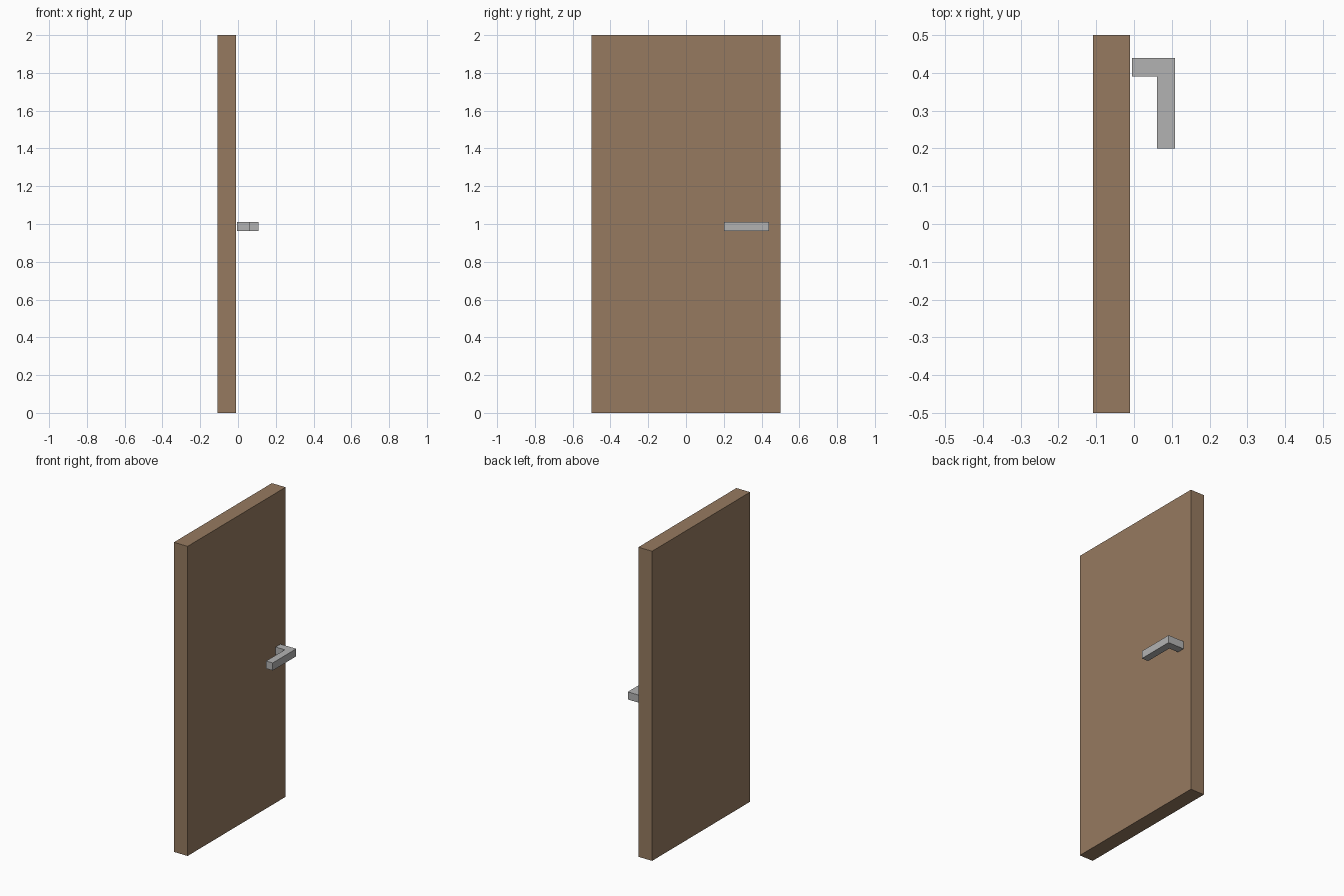
import bpy, bmesh

if "Cube" in bpy.data.objects:
    bpy.data.objects.remove(bpy.data.objects["Cube"])


def material(name, rgb):
    m = bpy.data.materials.new(name)
    m.diffuse_color = (*rgb, 1.0)
    m.use_nodes = True
    m.node_tree.nodes["Principled BSDF"].inputs["Base Color"].default_value = m.diffuse_color
    return m


def prism(name, outline, z0, z1, mat):
    """Extrude a flat xy outline from z0 up to z1."""
    bm = bmesh.new()
    base = bm.faces.new([bm.verts.new((x, y, z0)) for x, y in outline])
    top = bmesh.ops.extrude_face_region(bm, geom=[base])["geom"]
    verts = [g for g in top if isinstance(g, bmesh.types.BMVert)]
    bmesh.ops.translate(bm, verts=verts, vec=(0, 0, z1 - z0))
    bmesh.ops.recalc_face_normals(bm, faces=bm.faces)
    mesh = bpy.data.meshes.new(name)
    bm.to_mesh(mesh)
    bm.free()
    mesh.materials.append(mat)
    obj = bpy.data.objects.new(name, mesh)
    bpy.context.collection.objects.link(obj)
    return obj


wood = material("brown wood", (0.305, 0.195, 0.117))
metal = material("grey metal", (0.45, 0.45, 0.45))

# Door slab
prism("door_panel", [(-0.108, -0.5), (-0.01, -0.5), (-0.01, 0.5), (-0.108, 0.5)],
      0.0, 2.0, wood)

# L-shaped lever handle, on the front side only
prism("door_handle", [(-0.005, 0.39), (0.061, 0.39), (0.061, 0.20),
                      (0.108, 0.20), (0.108, 0.44), (-0.005, 0.44)],
      0.962, 1.011, metal)
